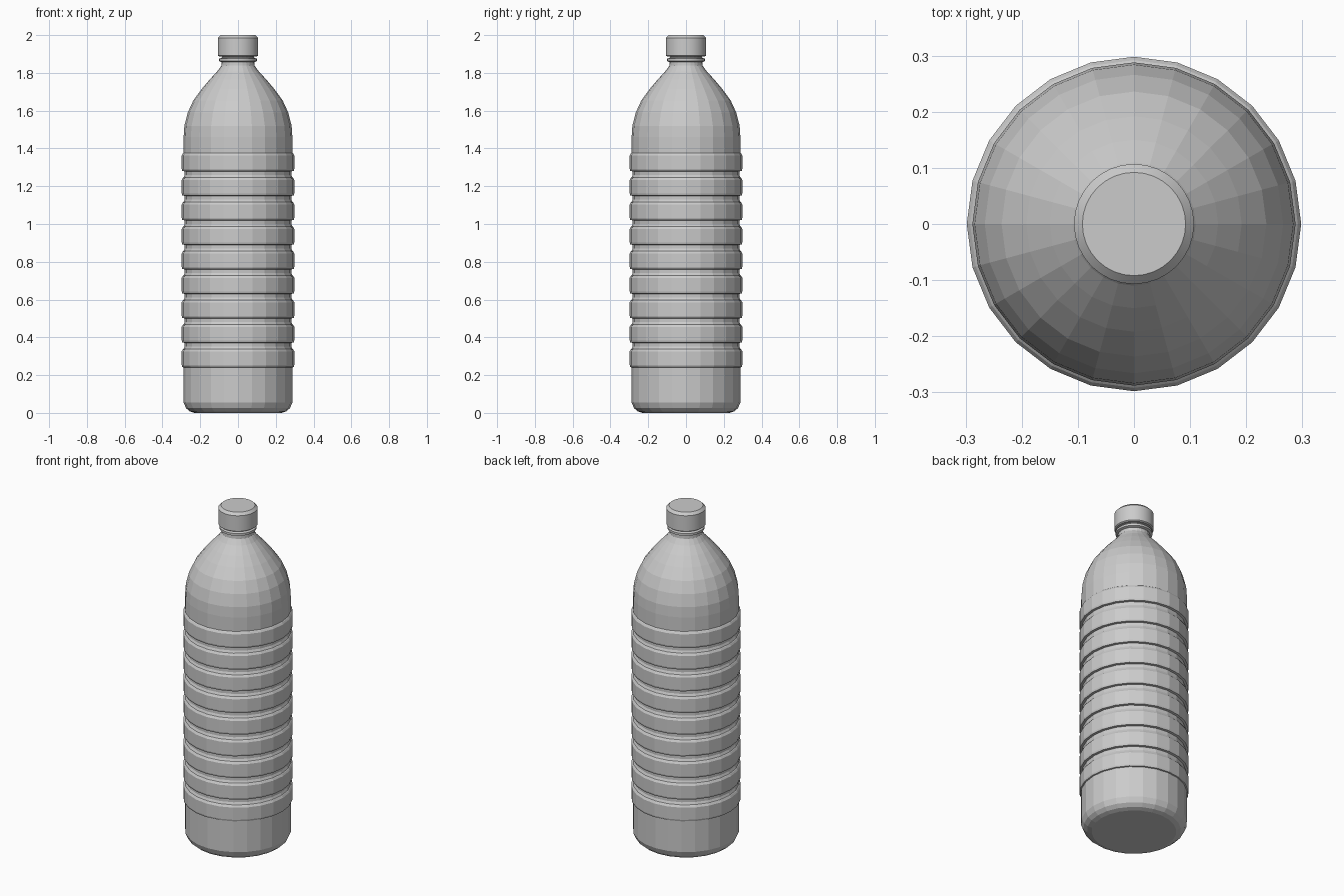
import bpy, bmesh, math

cube = bpy.data.objects.get("Cube")
if cube:
    bpy.data.objects.remove(cube, do_unlink=True)

grey = bpy.data.materials.new("plain grey")
grey.use_nodes = True
colour = (0.6, 0.6, 0.6, 1)
grey.diffuse_color = colour
grey.node_tree.nodes["Principled BSDF"].inputs["Base Color"].default_value = colour


def lathe(name, profile, sides, smooth=False):
    """Turn a (radius, height) profile around z and close both ends."""
    bm = bmesh.new()
    rings = []
    for r, z in profile:
        angles = [math.tau * i / sides for i in range(sides)]
        rings.append([bm.verts.new((r * math.cos(a), r * math.sin(a), z)) for a in angles])
    for low, high in zip(rings, rings[1:]):
        for i in range(sides):
            j = (i + 1) % sides
            bm.faces.new((low[i], low[j], high[j], high[i]))
    bm.faces.new(rings[0][::-1])
    bm.faces.new(rings[-1])
    mesh = bpy.data.meshes.new(name)
    bm.to_mesh(mesh)
    bm.free()
    mesh.materials.append(grey)
    obj = bpy.data.objects.new(name, mesh)
    bpy.context.collection.objects.link(obj)
    if smooth:
        bpy.ops.object.select_all(action="DESELECT")
        obj.select_set(True)
        bpy.context.view_layer.objects.active = obj
        bpy.ops.object.shade_smooth_by_angle(angle=math.radians(30))
    return obj


# Bottle body: rounded base, ribbed wall, domed shoulder, neck
body, groove, rib = 0.288, 0.282, 0.298
profile = [(0.23, 0), (0.255, 0.008), (0.275, 0.025), (body, 0.055)]
for k in range(9):
    z = 0.243 + k * 0.1297
    wall = body if k == 0 else groove
    profile += [(wall, z - 0.002), (rib - 0.003, z), (rib, z + 0.01),
                (rib, z + 0.083), (rib - 0.006, z + 0.093)]
    if k < 8:
        profile += [(body, z + 0.095), (groove, z + 0.108)]
profile += [(body, 1.377), (body, 1.46), (0.284, 1.52), (0.266, 1.59),
            (0.236, 1.655), (0.192, 1.715), (0.15, 1.765), (0.11, 1.808), (0.088, 1.838),
            (0.085, 1.9)]
lathe("bottle_body", profile, 24)

# Collar ring under the cap
lathe("neck_collar", [(0.085, 1.856), (0.1, 1.862), (0.1, 1.875), (0.085, 1.881)], 32, True)

# Screw cap with a bevelled top edge
lathe("screw_cap", [(0.1, 1.887), (0.107, 1.892), (0.107, 1.985), (0.092, 2.0)], 32, True)
